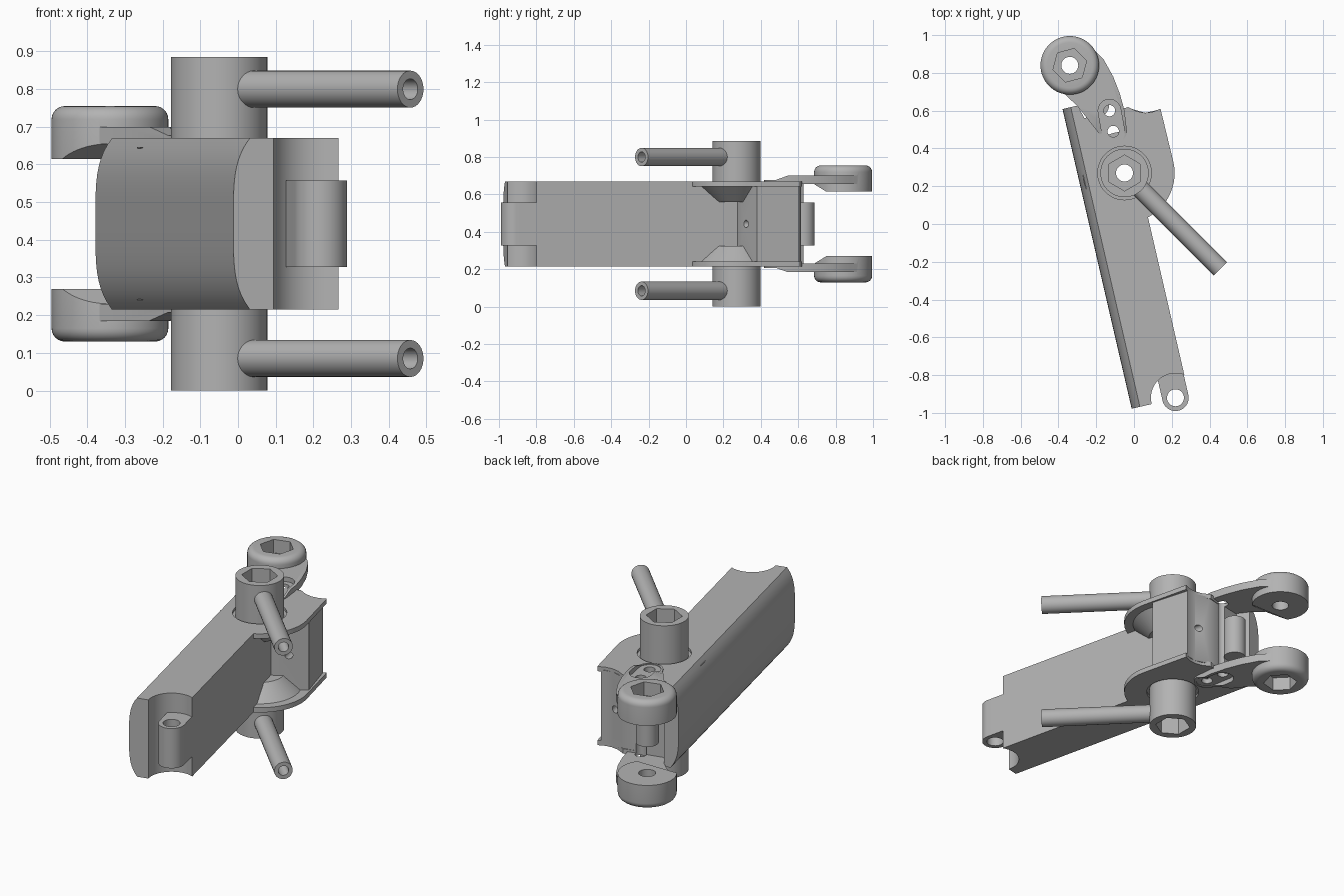
import bpy, bmesh, math
from math import cos, sin, pi, radians
from mathutils import Vector

if "Cube" in bpy.data.objects:
    bpy.data.objects.remove(bpy.data.objects["Cube"], do_unlink=True)

MID = 0.4425            # height of the symmetry plane
HALF = 0.2275           # half height of the body
TILT = radians(13)      # body axis is turned from y
PIVOT, ROLLER = (-0.05, 0.27), (-0.34, 0.84)
PINS = [(-0.13, 0.60), (-0.11, 0.49)]

grey = bpy.data.materials.new("plain grey")
grey.use_nodes = True
colour = (0.45, 0.45, 0.45, 1)
grey.diffuse_color = colour
grey.node_tree.nodes["Principled BSDF"].inputs["Base Color"].default_value = colour


def loft(name, rings):
    """Closed solid through a list of rings; z is measured from the symmetry plane."""
    bm = bmesh.new()
    loops = [[bm.verts.new(p) for p in ring] for ring in rings]
    n = len(loops[0])
    for a, b in zip(loops, loops[1:]):
        for i in range(n):
            j = (i + 1) % n
            bm.faces.new((a[i], a[j], b[j], b[i]))
    bm.faces.new(loops[0])
    bm.faces.new(loops[-1])
    bmesh.ops.recalc_face_normals(bm, faces=bm.faces)
    mesh = bpy.data.meshes.new(name)
    bm.to_mesh(mesh)
    bm.free()
    mesh.materials.append(grey)
    obj = bpy.data.objects.new(name, mesh)
    obj.location.z = MID
    bpy.context.collection.objects.link(obj)
    return obj


def turn(u, v):
    """Body coordinates (across, along) to x, y."""
    return (u * cos(TILT) - v * sin(TILT), u * sin(TILT) + v * cos(TILT))


def arc(c, r, a0, a1, n=24):
    return [(c[0] + r * cos(radians(a0 + (a1 - a0) * i / n)),
             c[1] + r * sin(radians(a0 + (a1 - a0) * i / n))) for i in range(n + 1)]


def slab(name, pts, h0, h1):
    return loft(name, [[(x, y, h) for x, y in pts] for h in (h0, h1)])


def lathe(name, c, profile, n=48, start=0):
    return loft(name, [[(c[0] + r * cos(start + 2 * pi * i / n),
                         c[1] + r * sin(start + 2 * pi * i / n), h) for i in range(n)]
                       for r, h in profile])


def drill(c, r, h0=-0.6, h1=0.6, n=32, start=0):
    return lathe("cutter", c, [(r, h0), (r, h1)], n, start)


def rod(name, p, q, r, n=32):
    """Horizontal round bar from p to q."""
    p, q = Vector(p), Vector(q)
    d = (q - p).normalized()
    side, up = Vector((-d.y, d.x, 0)), Vector((0, 0, 1))
    ring = [side * r * cos(2 * pi * i / n) + up * r * sin(2 * pi * i / n) for i in range(n)]
    return loft(name, [[e + o for o in ring] for e in (p, q)])


def apply_mod(obj, mod):
    bpy.context.view_layer.objects.active = obj
    bpy.ops.object.modifier_apply(modifier=mod.name)


def combine(obj, *tools, op='DIFFERENCE'):
    for tool in tools:
        mod = obj.modifiers.new("bool", 'BOOLEAN')
        mod.operation, mod.solver, mod.object = op, 'EXACT', tool
        apply_mod(obj, mod)
        bpy.data.objects.remove(tool, do_unlink=True)


def finish(obj, mirror=False):
    if mirror:
        mod = obj.modifiers.new("mirror", 'MIRROR')
        mod.use_axis = (False, False, True)
        mod.use_mirror_merge = False
        apply_mod(obj, mod)
    bpy.ops.object.select_all(action='DESELECT')
    obj.select_set(True)
    bpy.context.view_layer.objects.active = obj
    bpy.ops.object.shade_smooth_by_angle(angle=radians(30))


def body_holes():
    return [drill(PIVOT, 0.045)] + [drill(p, 0.03) for p in PINS]


# main body: bar with one bulged side
levels = [HALF * (i / 12 - 1) for i in range(25)]
section = [(-0.232 + 0.045 * abs(h / HALF) ** 4, h) for h in levels] + [(0.08, HALF), (0.08, -HALF)]
body = loft("main_body", [[(*turn(u, v), h) for u, h in section] for v in (-0.95, 0.678)])
pin = turn(0.007, -0.946)
notch = [turn(*p) for p in [(-0.15, 0.68), (-0.13, 0.605), (0.2, 0.605), (0.2, 0.8), (-0.15, 0.8)]]
combine(body, drill(pin, 0.13, n=64), slab("cutter", notch, -0.5, 0.5), *body_holes(),
        drill(PIVOT, 0.142, 0.2125, 0.5, 48), drill(PIVOT, 0.142, -0.5, -0.2125, 48))
finish(body)

# front lug with its pin hole
lug_pts = arc((0.007, -0.946), 0.07, 180, 360) + [(0.077, -0.78), (-0.063, -0.78)]
lug = slab("front_lug", [turn(*p) for p in lug_pts], -0.115, 0.115)
combine(lug, drill(pin, 0.045))
finish(lug)

# rear knuckle between the arms
knuckle = lathe("rear_knuckle", turn(-0.046, 0.655), [(0.06, -0.115), (0.06, 0.115)], 32)
finish(knuckle)

# side block between the flanges, bored along the body
block_pts = [(0.0, 0.264), (0.1, 0.264), (0.268, 0.327), (0.255, 0.56), (0.19, 0.56),
             (0.11, 0.605), (0.0, 0.605)]
block = slab("side_block", [turn(*p) for p in block_pts], -0.21, 0.21)
combine(block, rod("cutter", (*turn(0.17, 0.1), 0), (*turn(0.17, 0.8), 0), 0.02), *body_holes())
finish(block)

# flange plates around the pivot
flange_pts = (arc((0.012, 0.274), 0.265, -75, 0)
              + [(0.274, 0.563), (0.23, 0.556), (0.19, 0.56), (0.15, 0.577), (0.11, 0.61),
                 (0.0, 0.605), (0.0, 0.02)])
flange = slab("flange", [turn(*p) for p in flange_pts], 0.2, HALF)
combine(flange, drill(PIVOT, 0.142, 0.2125, 0.5, 48), *body_holes())
finish(flange, True)

# tapered bosses under the flanges
boss = lathe("pivot_boss", PIVOT, [(0.13, 0.1175), (0.22, 0.2025)])
combine(boss, drill(PIVOT, 0.045))
finish(boss, True)

# pivot barrels with hexagon sockets
barrel = lathe("pivot_barrel", PIVOT, [(0.128, 0.13), (0.128, MID)])
combine(barrel, drill(PIVOT, 0.095, 0.34, 0.6, 6, pi / 6), drill(PIVOT, 0.045))
finish(barrel, True)

# hollow handles
d = math.sqrt(0.5)
grip = [(PIVOT[0] + d * t, PIVOT[1] - d * t, 0.3575) for t in (0.105, 0.718, 0.4, 0.8)]
handle = rod("handle", grip[0], grip[1], 0.049)
combine(handle, rod("cutter", grip[2], grip[3], 0.0275))
finish(handle, True)

# rear arms: curved plate joined to a rounded roller head
arm_pts = (arc(PINS[1], 0.072, 195, 365, 16)
           + [(-0.05, 0.6), (-0.075, 0.69), (-0.11, 0.78), (-0.16, 0.87), (-0.22, 0.93),
              (-0.34, 0.94), (-0.42, 0.84), (-0.37, 0.69), (-0.3, 0.625)])
arm = slab("rear_arm", arm_pts, 0.2125, 0.2575)
ramp = [(0.3, 0.235), (0.48, 0.235), (0.55, 0.26), (0.55, 0.4), (0.3, 0.4)]
combine(arm, loft("cutter", [[(x, y, h) for y, h in ramp] for x in (-0.6, 0.2)]))
pad = arc(PINS[1], 0.06, 190, 370, 16) + arc(PINS[0], 0.06, 10, 190, 16)
combine(arm, slab("cutter", pad, 0.231, 0.4))
rounding = [(0.155 - 0.035 * (1 - cos(a)), 0.2775 + 0.035 * sin(a))
            for a in [i * pi / 12 for i in range(7)]]
head = lathe("roller_head", ROLLER, [(0.155, 0.1725)] + rounding, 64)
wedge = [(0.5, 0.1), (0.75, 0.1), (0.75, 0.1725), (0.685, 0.2125), (0.5, 0.2125)]
combine(head, loft("cutter", [[(x, y, h) for y, h in wedge] for x in (-0.7, 0.1)]))
combine(arm, head, op='UNION')
combine(arm, drill(ROLLER, 0.092, 0.235, 0.6, 6, radians(15)), drill(ROLLER, 0.045),
        *[drill(p, 0.03) for p in PINS])
finish(arm, True)
